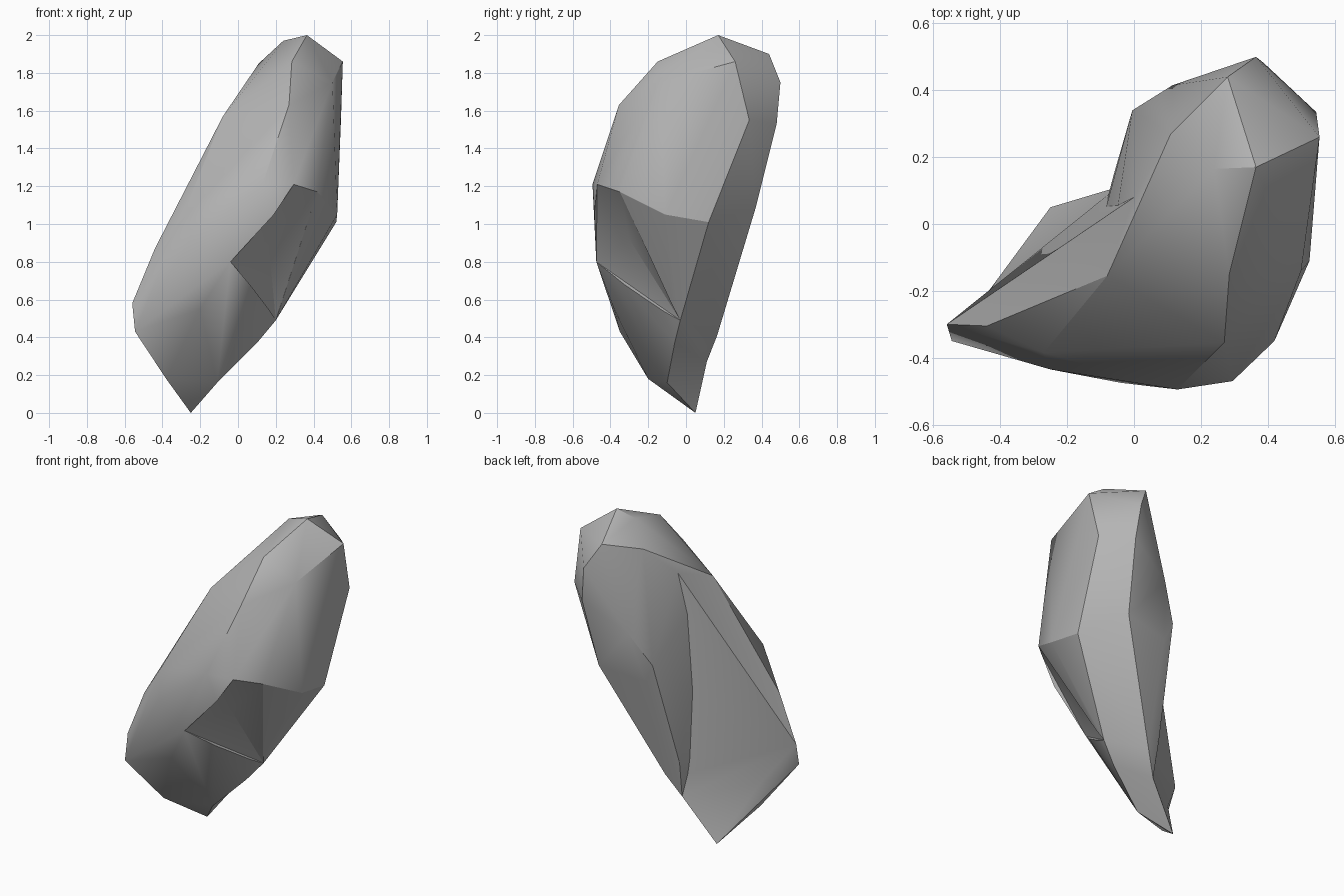
import bpy, bmesh, math

if "Cube" in bpy.data.objects:
    bpy.data.objects.remove(bpy.data.objects["Cube"])

# Corner points shared by the two upper lobes: front bulge, right flank, crown
SHARED = [
    (-.11, -.10, .16), (.10, -.06, .37), (.20, -.03, .49), (-.05, .11, .27),
    (.52, .12, 1.01), (.525, -.11, 1.05), (.42, -.35, 1.17), (.295, -.47, 1.21),
    (.19, -.485, 1.05), (-.04, -.475, .80), (-.20, -.38, .55),
    (.13, -.495, 1.21), (.27, -.355, 1.63), (.285, -.15, 1.86), (.50, -.14, 1.75),
    (.365, .17, 2.0), (.24, .165, 1.97), (.555, .26, 1.86), (.545, .335, 1.55),
    (-.08, -.155, 1.57), (0, .08, 1.655),
]
# Thin blade reaching out to the left
BLADE = [
    (-.38, -.20, .18), (-.545, -.35, .43), (-.56, -.30, .58), (-.44, -.305, .87),
    (-.40, -.175, .34), (-.27, -.385, 1.10), (-.25, -.435, .92),
    (-.25, -.20, 1.22), (-.27, -.11, 1.10),
]
# Ridge along the back
RIDGE = [
    (.11, .27, 1.85), (.28, .44, 1.90), (.365, .50, 1.75), (.39, .48, 1.53),
    (.115, .415, 1.37), (-.005, .34, 1.17), (.05, .33, 1.05), (.35, .37, 1.09),
    (.03, .165, .41), (-.06, .15, .50),
]
# Pointed foot
FOOT = [
    (-.25, .05, 0), (-.11, -.10, .16), (-.05, .11, .27), (-.40, -.175, .34),
    (-.38, -.20, .18), (-.545, -.35, .43), (-.20, -.38, .55),
]
# Shallow hollow under the front bulge, with one corner well outside the rock
HOLLOW = [
    (.295, -.47, 1.21), (.19, -.485, 1.05), (-.04, -.475, .80), (.42, -.35, 1.17),
    (.20, -.03, .49), (.16, -.30, .92), (.30, -.65, .60),
]

stone = bpy.data.materials.new("grey_stone")
stone.diffuse_color = (.46, .46, .46, 1)
stone.use_nodes = True
stone.node_tree.nodes["Principled BSDF"].inputs["Base Color"].default_value = stone.diffuse_color


def hull(name, points):
    """Closed faceted lump wrapped around the corner points."""
    bm = bmesh.new()
    for p in points:
        bm.verts.new(p)
    bmesh.ops.convex_hull(bm, input=bm.verts[:])
    bmesh.ops.delete(bm, geom=[v for v in bm.verts if not v.link_faces], context='VERTS')
    bmesh.ops.recalc_face_normals(bm, faces=bm.faces[:])
    me = bpy.data.meshes.new(name)
    bm.to_mesh(me)
    bm.free()
    me.materials.append(stone)
    ob = bpy.data.objects.new(name, me)
    bpy.context.collection.objects.link(ob)
    return ob


rock = hull("rock", SHARED + RIDGE)
bpy.context.view_layer.objects.active = rock
rock.select_set(True)

# Fuse the lobes, then carve the hollow
for name, points, operation in (
    ("rock_blade", SHARED + BLADE, 'UNION'),
    ("rock_foot", FOOT, 'UNION'),
    ("rock_hollow", HOLLOW, 'DIFFERENCE'),
):
    part = hull(name, points)
    mod = rock.modifiers.new(name, 'BOOLEAN')
    mod.operation = operation
    mod.solver = 'EXACT'
    mod.object = part
    bpy.ops.object.modifier_apply(modifier=mod.name)
    bpy.data.objects.remove(part)

# Clean the seams
bm = bmesh.new()
bm.from_mesh(rock.data)
bmesh.ops.remove_doubles(bm, verts=bm.verts[:], dist=.002)
bm.to_mesh(rock.data)
bm.free()

# Soft shading with the hard breaks kept
bpy.ops.object.shade_smooth_by_angle(angle=math.radians(28))
